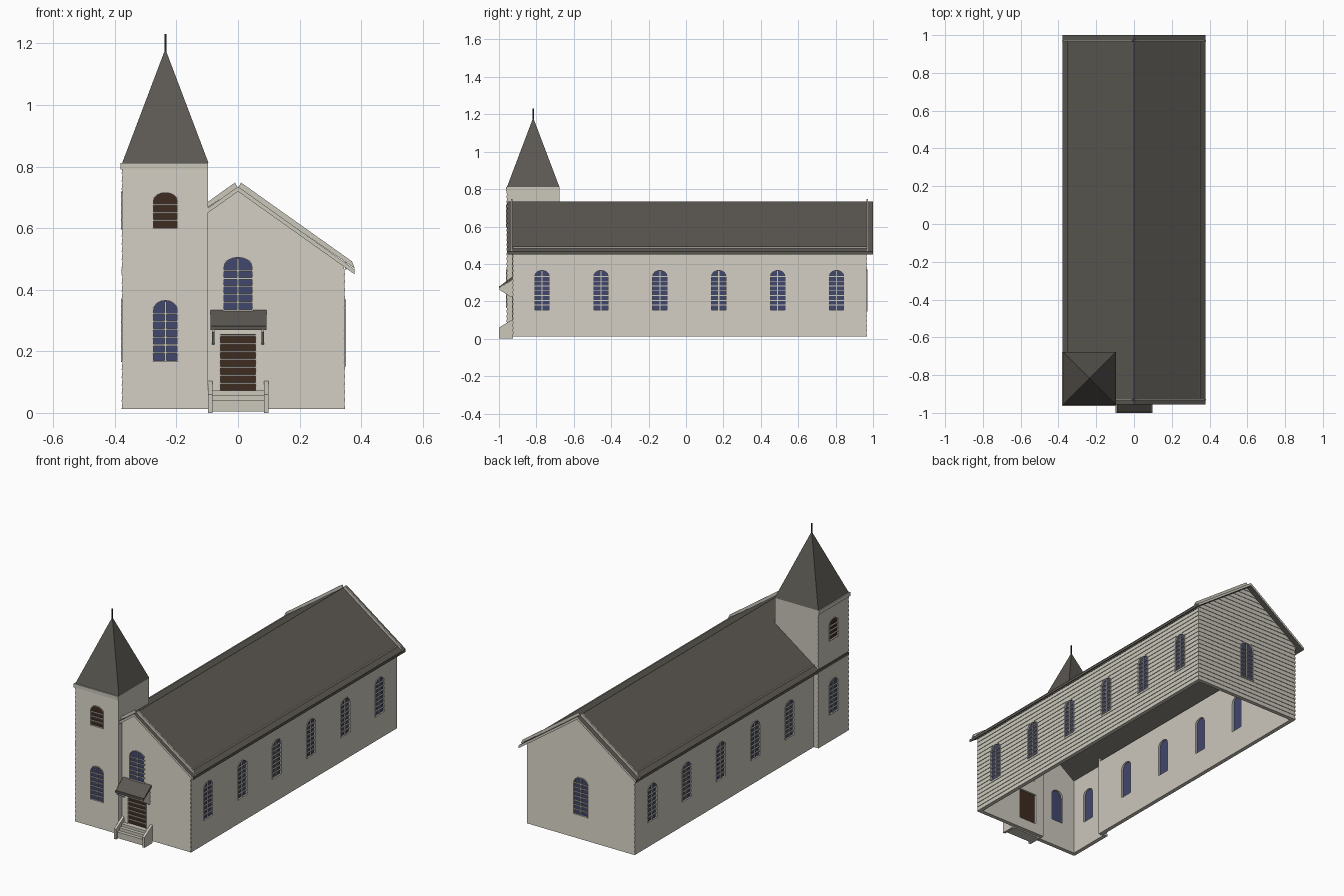
import bpy, bmesh, math
from mathutils import Matrix, Vector

cube = bpy.data.objects.get("Cube")
if cube:
    bpy.data.objects.remove(cube, do_unlink=True)


def material(name, rgb):
    m = bpy.data.materials.new(name)
    m.use_nodes = True
    m.diffuse_color = (*rgb, 1)
    m.node_tree.nodes["Principled BSDF"].inputs["Base Color"].default_value = (*rgb, 1)
    return m


CREAM = material("cream paint", (0.60, 0.57, 0.50))
SLATE = material("dark shingle", (0.105, 0.097, 0.084))
GLASS = material("blue glass", (0.053, 0.063, 0.15))
WOOD = material("brown wood", (0.048, 0.024, 0.015))
IRON = material("dark iron", (0.02, 0.019, 0.018))
IDENT = Matrix()


def finish(name, bm, mats, M=IDENT):
    bmesh.ops.recalc_face_normals(bm, faces=bm.faces)
    bm.transform(M)
    me = bpy.data.meshes.new(name)
    bm.to_mesh(me)
    bm.free()
    for m in mats:
        me.materials.append(m)
    ob = bpy.data.objects.new(name, me)
    bpy.context.collection.objects.link(ob)
    return ob


def add_prism(bm, pts, axis, lo, hi):
    """Extrude a 2D outline along x (outline in y, z) or y (outline in x, z)."""
    def put(p, d):
        return (d, p[0], p[1]) if axis == "x" else (p[0], d, p[1])
    a = [bm.verts.new(put(p, lo)) for p in pts]
    b = [bm.verts.new(put(p, hi)) for p in pts]
    bm.faces.new(a)
    bm.faces.new(b[::-1])
    for i in range(len(pts)):
        j = (i + 1) % len(pts)
        bm.faces.new((a[i], a[j], b[j], b[i]))


def prism(name, pts, axis, lo, hi, mat, M=IDENT):
    bm = bmesh.new()
    add_prism(bm, pts, axis, lo, hi)
    return finish(name, bm, [mat], M)


def boxes(name, items, mat, M=IDENT):
    """Each item is x0, x1, y0, y1, z0, z1."""
    bm = bmesh.new()
    for x0, x1, y0, y1, z0, z1 in items:
        add_prism(bm, [(x0, z0), (x1, z0), (x1, z1), (x0, z1)], "y", y0, y1)
    return finish(name, bm, [mat], M)


# Main sizes
BASE, COURSE, LIP, THICK = 0.012, 0.0255, 0.003, 0.02
HALF, FRONT, BACK = 0.345, -0.925, 0.965
TX0, TX1, TY0, TY1, TTOP = -0.375, -0.097, -0.957, -0.677, 0.80
TCX, TCY = (TX0 + TX1) / 2, (TY0 + TY1) / 2
RIDGE, SLOPE, EAVE = 0.735, 0.71, 0.378


def roof_z(x):
    return RIDGE - SLOPE * abs(x)


def outline(c, w, z0, z1, rise, grow=0.0):
    """Opening with a shallow arched head, or a rectangle when rise is zero."""
    w, z0, z1 = w + grow, z0 - grow, z1 + grow
    pts = [(c - w, z0), (c + w, z0)]
    n = 8 if rise else 1
    for i in range(n + 1):
        t = math.pi * i / n
        pts.append((c + w * math.cos(t), z1 - rise + rise * math.sin(t)))
    return pts


def opening(name, M, c, w, z0, z1, rise, mat, mullion):
    """Pane, bars and surround for one opening in wall space."""
    prism(name + "_pane", outline(c, w, z0, z1, rise), "y", 0.004, 0.009, mat, M)
    bars, z = [], z0 + COURSE
    while z < z1 - rise + 0.004:
        bars.append((c - w, c + w, -LIP, 0.004, z - 0.003, z + 0.002))
        z += COURSE
    if mullion:
        bars.append((c - 0.003, c + 0.003, -LIP, 0.004, z0, z1 - 0.003))
    boxes(name + "_bars", bars, CREAM, M)
    bm = bmesh.new()
    inner = [bm.verts.new((x, -0.005, z)) for x, z in outline(c, w, z0, z1, rise)]
    outer = [bm.verts.new((x, -0.005, z)) for x, z in outline(c, w, z0, z1, rise, 0.004)]
    for i in range(len(inner)):
        j = (i + 1) % len(inner)
        bm.faces.new((outer[i], outer[j], inner[j], inner[i]))
    ext = bmesh.ops.extrude_face_region(bm, geom=bm.faces[:])["geom"]
    bmesh.ops.translate(bm, vec=(0, 0.01, 0),
                        verts=[g for g in ext if isinstance(g, bmesh.types.BMVert)])
    finish(name + "_surround", bm, [CREAM], M)


def wall(name, angle, origin, u0, u1, top, holes=(), gable=False):
    """Clapboard wall facing -y in its own space, with openings cut through."""
    M = Matrix.Translation(origin) @ Matrix.Rotation(math.radians(angle), 4, "Z")
    profile, z = [], BASE
    while z < top - 0.001:
        nxt = min(z + COURSE, top)
        profile += [(-LIP, z), (0, nxt)]
        z = nxt
    profile += [(THICK, top), (THICK, BASE)]
    bm = bmesh.new()
    add_prism(bm, profile, "x", u0, u1)
    if gable:
        for s in (-1, 1):
            bmesh.ops.bisect_plane(bm, geom=bm.verts[:] + bm.edges[:] + bm.faces[:],
                                   plane_co=(0, 0, RIDGE - 0.007),
                                   plane_no=Vector((s * SLOPE, 0, 1)).normalized(),
                                   clear_outer=True)
            bmesh.ops.holes_fill(bm, edges=[e for e in bm.edges if e.is_boundary], sides=0)
    ob = finish(name, bm, [CREAM], M)
    if not holes:
        return
    bm = bmesh.new()
    for c, w, z0, z1, rise, *_ in holes:
        add_prism(bm, outline(c, w, z0, z1, rise), "y", -0.05, 0.05)
    cutter = finish(name + "_cutter", bm, [CREAM], M)
    cutter.hide_render = True
    mod = ob.modifiers.new("openings", "BOOLEAN")
    mod.operation, mod.solver, mod.object = "DIFFERENCE", "EXACT", cutter
    bpy.context.view_layer.objects.active = ob
    bpy.ops.object.modifier_apply(modifier=mod.name)
    bpy.data.objects.remove(cutter, do_unlink=True)
    for i, h in enumerate(holes):
        opening(f"{name}_opening_{i + 1}", M, *h)


# Nave walls
side_y = [-0.77 + 0.315 * i for i in range(6)]


def side_window(c):
    return (c, 0.038, 0.155, 0.365, 0.03, GLASS, True)


wall("nave_east_wall", 90, (HALF, 0, 0), FRONT, BACK, 0.468, [side_window(y) for y in side_y])
wall("nave_west_wall", -90, (-HALF, 0, 0), -BACK, -TY1, 0.468,
     [side_window(-y) for y in side_y[1:]])
wall("nave_front_wall", 0, (0, FRONT, 0), TX1, HALF, 0.74,
     [(0, 0.045, 0.335, 0.505, 0.03, GLASS, True),
      (0, 0.057, 0.072, 0.255, 0, WOOD, False)], True)
wall("nave_back_wall", 180, (0, BACK, 0), -HALF, HALF, 0.74,
     [(0, 0.043, 0.15, 0.365, 0.03, GLASS, True)], True)

# Tower walls: two clapboard faces, plain returns and the parts above the roof
for name, angle, origin, u0, u1, c in (
        ("tower_front_wall", 0, (0, TY0, 0), TX0, TX1, TCX),
        ("tower_west_wall", -90, (TX0, 0, 0), -TY1, -TY0, -TCY)):
    wall(name, angle, origin, u0, u1, TTOP,
         [(c, 0.038, 0.17, 0.365, 0.03, GLASS, True),
          (c, 0.038, 0.60, 0.715, 0.025, WOOD, False)])
boxes("tower_returns", [(TX0, -HALF + THICK, TY1 - 0.012, TY1, BASE, 0.5),
                        (TX1 - 0.012, TX1, TY0, FRONT + THICK, BASE, TTOP),
                        (TX1 - 0.012, TX1, TY0, TY1, roof_z(TX1) - 0.015, TTOP)], CREAM)
prism("tower_back_wall", [(TX0, roof_z(TX0) - 0.01), (TX1, roof_z(TX1) - 0.01),
                          (TX1, TTOP), (TX0, TTOP)], "y", TY1 - 0.012, TY1, CREAM)
boxes("tower_cornice", [(TX0 - 0.007, TX1, TY0 - 0.006, TY1, 0.79, 0.812)], CREAM)

# Spire and finial
bm = bmesh.new()
bmesh.ops.create_cone(bm, cap_ends=True, segments=4, radius1=0.14 * math.sqrt(2), radius2=0,
                      depth=0.37, matrix=Matrix.Translation((TCX, TCY, 0.997))
                      @ Matrix.Rotation(math.pi / 4, 4, "Z"))
finish("spire", bm, [SLATE])
boxes("finial", [(TCX - 0.003, TCX + 0.003, TCY - 0.003, TCY + 0.003, 1.17, 1.23)], IRON)

# Roof: shingle slabs with painted gable ends
drop = 0.016
roof = prism("nave_roof", [(-EAVE, roof_z(EAVE)), (0, RIDGE), (EAVE, roof_z(EAVE)),
                           (EAVE, roof_z(EAVE) - drop), (0, RIDGE - drop),
                           (-EAVE, roof_z(EAVE) - drop)], "y", -0.955, 1.0, SLATE)
roof.data.materials.append(CREAM)
for f in roof.data.polygons:
    if abs(f.normal.y) > 0.9:
        f.material_index = 1

# Rake boards rising through the roof, with ends square to the slope
for label, y in (("front", -0.931), ("back", 0.969)):
    for side, s in (("east", 1), ("west", -1)):
        end = 0.1 if (label, s) == ("front", -1) else 0.37
        pts = [(0.01, roof_z(0) + 0.013), (end, roof_z(end) + 0.02),
               (end + 0.01, roof_z(end) - 0.004), (0, RIDGE - 0.004)]
        prism(f"{label}_{side}_rake_board", [(s * x, z) for x, z in pts], "y",
              y - 0.004, y + 0.004, CREAM)

# Eave strips along the roof
zs = roof_z(0.35)
boxes("eave_strips", [(0.347, 0.352, FRONT, BACK, zs - 0.02, zs + 0.006),
                      (-0.352, -0.347, TY1, BACK, zs - 0.02, zs + 0.006)], CREAM)

# Door canopy on brackets
prism("canopy_roof", [(-1.0, 0.278), (FRONT, 0.335), (FRONT, 0.32), (-1.0, 0.27)],
      "x", -0.09, 0.092, SLATE)
boxes("canopy_fascia", [(-0.09, 0.092, -1.0, -0.996, 0.277, 0.283)], SLATE)
for side, x in (("west", -0.08), ("east", 0.08)):
    prism(f"canopy_{side}_bracket", [(-0.998, 0.272), (FRONT, 0.318), (FRONT, 0.222),
                                     (-0.935, 0.222), (-0.998, 0.262)],
          "x", x - 0.004, x + 0.004, CREAM)

# Entrance steps between sloping cheek walls
boxes("entrance_steps", [(-0.088, 0.09, y, FRONT, 0.005, z)
                         for y, z in ((-0.99, 0.04), (-0.97, 0.057), (-0.95, 0.072))], CREAM)
for side, x in (("west", -0.09), ("east", 0.092)):
    prism(f"steps_{side}_cheek", [(-1.0, 0), (FRONT, 0), (FRONT, 0.105), (-1.0, 0.06)],
          "x", x - 0.007, x + 0.007, CREAM)
